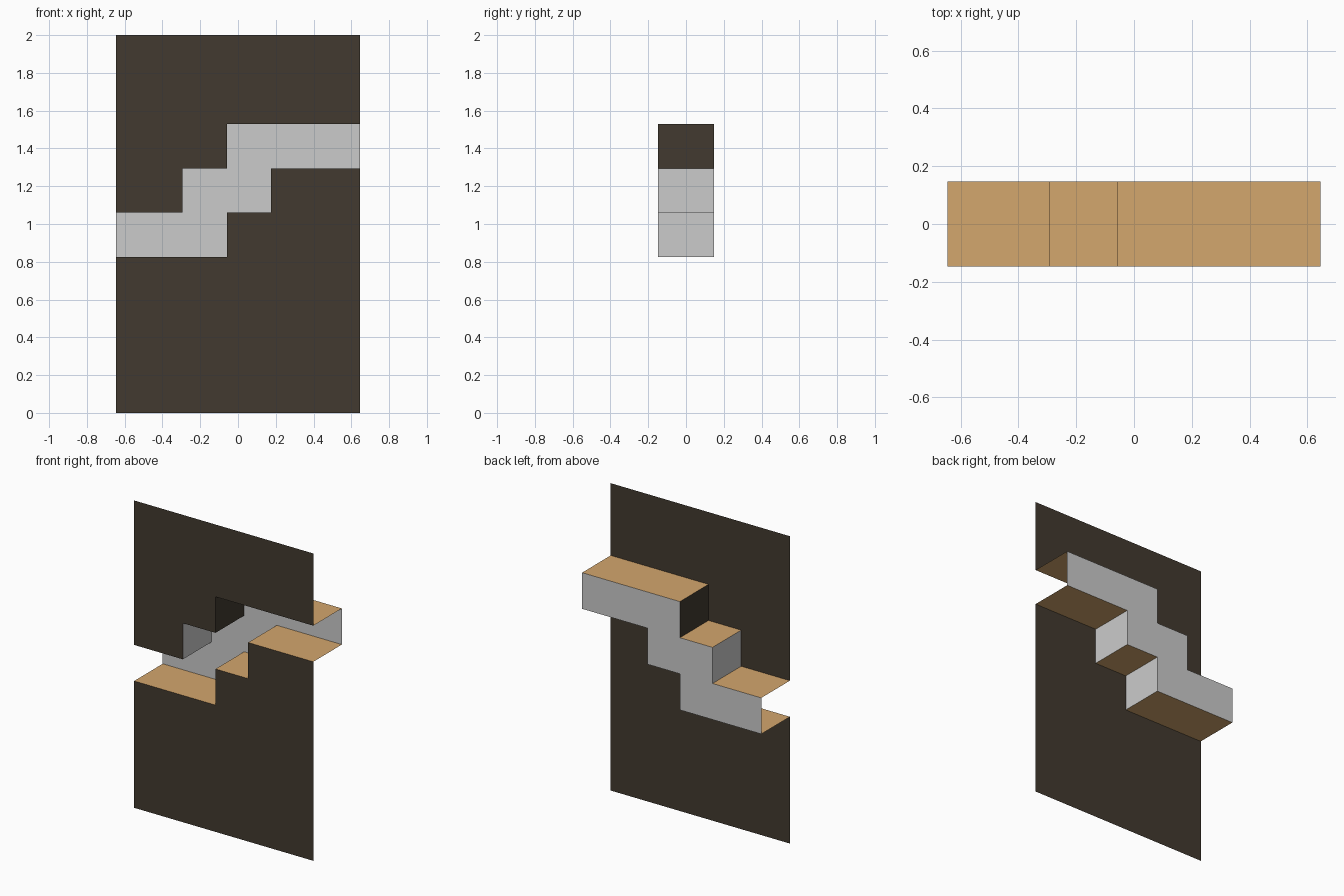
import bpy

if "Cube" in bpy.data.objects:
    bpy.data.objects.remove(bpy.data.objects["Cube"])

HX, HY, H = 0.645, 0.147, 2.0          # half width, half depth, height
X1, X2, X3 = -0.294, -0.059, 0.176     # riser positions
Z0, Z1, Z2, Z3 = 0.825, 1.06, 1.295, 1.53

# stepped edges of the slot, as (x, z) paths
lower = [(-HX, Z0), (X2, Z0), (X2, Z1), (X3, Z1), (X3, Z2), (HX, Z2)]
upper = [(-HX, Z1), (X1, Z1), (X1, Z2), (X2, Z2), (X2, Z3), (HX, Z3)]


def material(name, rgb):
    m = bpy.data.materials.new(name)
    m.diffuse_color = (*rgb, 1)
    m.use_nodes = True
    m.node_tree.nodes["Principled BSDF"].inputs["Base Color"].default_value = m.diffuse_color
    return m


dark = material("dark_panel", (0.054, 0.042, 0.029))
wood = material("wood", (0.655, 0.385, 0.153))


def build(name, polys, mat=None):
    """Thin sheet object from a list of 3D polygons."""
    verts, faces, index = [], [], {}
    for poly in polys:
        face = []
        for p in poly:
            if p not in index:
                index[p] = len(verts)
                verts.append(p)
            face.append(index[p])
        faces.append(face)
    me = bpy.data.meshes.new(name)
    me.from_pydata(verts, [], faces)
    if mat:
        me.materials.append(mat)
    ob = bpy.data.objects.new(name, me)
    bpy.context.collection.objects.link(ob)


def flat(path, y):
    return [(x, y, z) for x, z in path]


def strip(a, b, flip):
    """Quad running front to back between two path points."""
    q = flat([a, b], -HY) + flat([b, a], HY)
    return q[::-1] if flip else q


# front panels below and above the slot
build("lower_panel", [flat([(-HX, 0), (HX, 0)] + lower[::-1], -HY)], dark)
build("upper_panel", [flat(upper + [(HX, H), (-HX, H)], -HY)], dark)

# recessed back of the slot
build("slot_back", [flat(lower + upper[::-1], HY)])

# treads (horizontal) and risers (vertical) of both stepped edges
for name, path, flip in (("lower", lower, False), ("upper", upper, True)):
    segs = list(zip(path, path[1:]))
    build(name + "_treads", [strip(a, b, flip) for a, b in segs[0::2]], wood)
    for i, (a, b) in enumerate(segs[1::2]):
        top_riser = name == "upper" and i == 1
        build(f"{name}_riser_{i + 1}", [strip(a, b, flip)], dark if top_riser else None)
